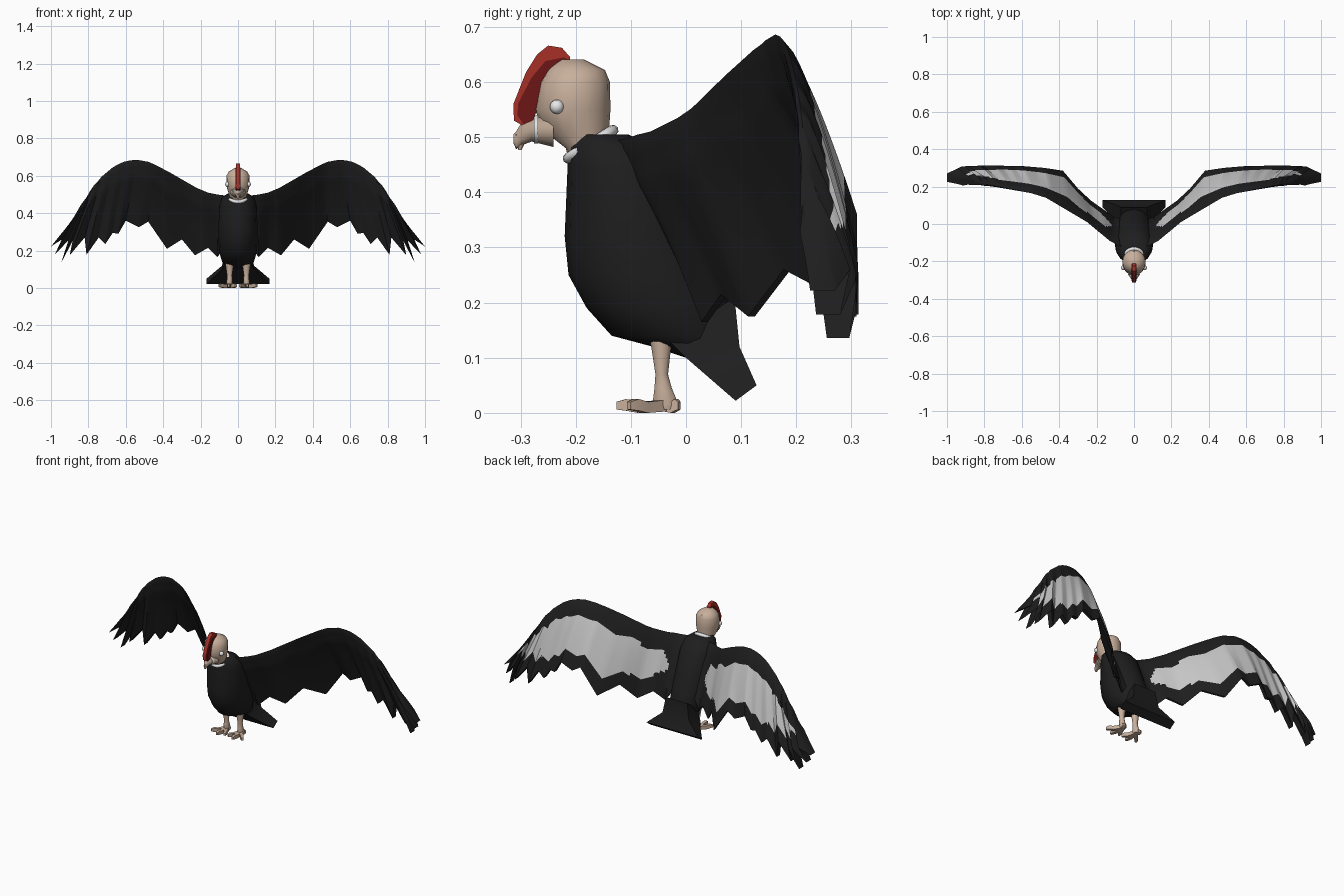
import bpy, bmesh, math
from mathutils import Vector

if "Cube" in bpy.data.objects:
    bpy.data.objects.remove(bpy.data.objects["Cube"])


def material(name, r, g, b):
    m = bpy.data.materials.new(name)
    m.diffuse_color = (r, g, b, 1)
    m.use_nodes = True
    m.node_tree.nodes["Principled BSDF"].inputs["Base Color"].default_value = m.diffuse_color
    return m


BLACK = material("black_feathers", 0.013, 0.013, 0.013)
GREY = material("pale_grey_feathers", 0.58, 0.58, 0.58)
SKIN = material("bare_skin", 0.58, 0.43, 0.33)
BEAK = material("beak_horn", 0.50, 0.38, 0.29)
WHITE = material("white", 0.82, 0.82, 0.82)
RED = material("comb_red", 0.38, 0.03, 0.02)
DARK = material("comb_dark_red", 0.15, 0.008, 0.008)


def smooth(ob, angle=40):
    bpy.ops.object.select_all(action='DESELECT')
    ob.select_set(True)
    bpy.context.view_layer.objects.active = ob
    bpy.ops.object.shade_smooth_by_angle(angle=math.radians(angle))


def loft(name, rings, mats, mirror=False, rule=None, angle=40):
    """Skin closed rings of equal length, cap both ends."""
    bm = bmesh.new()
    vs = [[bm.verts.new(p) for p in r] for r in rings]
    n = len(rings[0])
    for i in range(len(vs) - 1):
        for j in range(n):
            k = (j + 1) % n
            f = bm.faces.new((vs[i][j], vs[i][k], vs[i + 1][k], vs[i + 1][j]))
            if rule:
                f.material_index = rule(i, j)
    bm.faces.new(vs[0])
    bm.faces.new(vs[-1])
    bmesh.ops.recalc_face_normals(bm, faces=bm.faces)
    me = bpy.data.meshes.new(name)
    bm.to_mesh(me)
    bm.free()
    ob = bpy.data.objects.new(name, me)
    bpy.context.collection.objects.link(ob)
    for m in mats:
        me.materials.append(m)
    smooth(ob, angle)
    if mirror:
        ob.modifiers.new("mirror", 'MIRROR')
    return ob


def level(z, y0, y1, w, x=0, n=16):
    """Horizontal ellipse between y0 and y1 with half width w."""
    return [(x + w * math.cos(a), (y0 + y1) / 2 + (y1 - y0) / 2 * math.sin(a), z)
            for a in (2 * math.pi * k / n for k in range(n))]


def upright(y, z, w, h, n=12):
    """Ellipse facing along y."""
    return [(w * math.cos(a), y, z + h * math.sin(a))
            for a in (2 * math.pi * k / n for k in range(n))]


def interp(table, x):
    if x <= table[0][0]:
        return table[0][1]
    for (x0, y0), (x1, y1) in zip(table, table[1:]):
        if x <= x1:
            return y0 + (y1 - y0) * (x - x0) / (x1 - x0)
    return table[-1][1]


# Body and fanned tail
loft("body", [level(*r) for r in (
    (.505, -.205, -.105, .055), (.485, -.213, -.06, .085), (.44, -.215, -.02, .10),
    (.32, -.22, .03, .105), (.25, -.213, .06, .105), (.19, -.18, .085, .10),
    (.14, -.135, .09, .085), (.12, -.06, .09, .07), (.10, 0, .08, .05))], [BLACK], angle=60)


def tail_ring(w, ya, za, yb, zb):
    return [(-w, ya, za), (w, ya, za), (w, yb, zb), (-w, yb, zb)]


loft("tail", [tail_ring(.07, -.03, .13, .088, .21), tail_ring(.085, .0, .10, .097, .12),
              tail_ring(.168, .09, .022, .128, .05)], [BLACK])

# Wings: each station is a chord, front view (x, z) of leading edge then feather tip
STATIONS = [
    (.03, .49, .05, .25), (.11, .50, .11, .165), (.16, .51, .16, .215),
    (.22, .535, .23, .175), (.29, .575, .30, .26), (.35, .61, .38, .21),
    (.44, .658, .48, .355), (.48, .675, .53, .325), (.54, .686, .60, .36),
    (.58, .682, .64, .29), (.61, .675, .67, .295), (.64, .662, .71, .235),
    (.67, .645, .745, .27), (.70, .62, .81, .178), (.73, .595, .82, .27),
    (.75, .57, .90, .175), (.77, .55, .885, .25), (.79, .52, .945, .136),
    (.81, .485, .907, .255), (.84, .445, .98, .178), (.86, .41, .942, .26),
    (.885, .365, 1.0, .222)]
LEAD_Y = [(.03, -.14), (.13, -.09), (.25, .01), (.47, .14), (.55, .165),
          (.75, .205), (.86, .222), (1, .225)]
TIP_Y = [(.05, .02), (.11, .04), (.23, .125), (.30, .19), (.38, .285), (.48, .30),
         (.6, .31), (.8, .313), (.92, .308), (1, .27)]
SUB, CHORD = 5, 18


def wing_section(st):
    lx, lz, tx, tz = st
    ly, ty = interp(LEAD_Y, lx), interp(TIP_Y, tx)
    tip_h = interp([(.1, .012), (.5, .014), (.8, .03), (1, .045)], tx)
    back, front = [], []
    for k in range(CHORD + 1):
        t = k / CHORD
        p = Vector((lx + (tx - lx) * t, ly + (ty - ly) * t ** .7, lz + (tz - lz) * t))
        h = interp([(0, 0), (.06, .02), (.25, .035), (1, tip_h)], t)
        back.append(p)
        front.append(p - Vector((0, h, 0)))
    return back + front[:0:-1]


chords = []
for a, b in zip(STATIONS, STATIONS[1:]):
    chords += [[u + (v - u) * s / SUB for u, v in zip(a, b)] for s in range(SUB)]
chords.append(STATIONS[-1])


def wing_colour(i, j):
    # Pale panel on the back surface, narrowing at both ends
    if j >= CHORD:
        return 0
    t, x = (j + .5) / CHORD, chords[i][0]
    lo = interp([(.11, .5), (.15, .3), (.3, .22), (.7, .25), (.86, .5)], x)
    hi = interp([(.11, .5), (.15, .68), (.3, .78), (.6, .8), (.75, .7), (.86, .5)], x)
    return 1 if lo < t < hi else 0


loft("wings", [wing_section(c) for c in chords], [BLACK, GREY], True, wing_colour)

# Head and neck
loft("head", [level(*r) for r in (
    (.45, -.21, -.13, .045), (.48, -.218, -.14, .045), (.505, -.25, -.14, .05),
    (.55, -.275, -.137, .063), (.60, -.265, -.138, .062), (.622, -.252, -.147, .05),
    (.641, -.23, -.185, .02))], [SKIN])

# Hooked beak with pale band at its base
loft("beak", [upright(*r) for r in (
    (-.24, .512, .042, .03), (-.28, .513, .024, .021), (-.298, .506, .013, .021),
    (-.308, .494, .008, .016), (-.313, .497, .004, .008))], [BEAK])
loft("beak_hook", [level(.505, -.312, -.285, .010, n=8), level(.477, -.304, -.298, .003, n=8)], [BEAK])
loft("beak_band", [upright(*r) for r in (
    (-.268, .514, .033, .026), (-.276, .514, .029, .025))], [WHITE])

# Ruff collar round the neck
bpy.ops.mesh.primitive_torus_add(major_segments=24, minor_segments=8, major_radius=.048,
                                 minor_radius=.010, location=(0, -.173, .487),
                                 rotation=(math.radians(32), 0, 0))
collar = bpy.context.object
collar.name = "neck_ruff"
collar.data.materials.append(WHITE)
smooth(collar, 60)

# Comb on the crown with darker side panels
def plate(name, outline, w, mat):
    loft(name, [[(x, y, z) for y, z in outline] for x in (-w, w)], [mat], angle=30)


plate("comb", [(-.298, .522), (-.312, .53), (-.313, .56), (-.29, .618), (-.27, .65),
               (-.25, .666), (-.225, .662), (-.21, .645), (-.212, .635), (-.24, .60),
               (-.265, .56), (-.278, .53)], .011, RED)
plate("comb_side", [(-.295, .524), (-.306, .54), (-.304, .562), (-.28, .608), (-.255, .638),
                    (-.22, .645), (-.213, .635), (-.24, .60), (-.265, .56), (-.278, .53)], .0135, DARK)

# Eyes
for side in (-1, 1):
    bpy.ops.mesh.primitive_uv_sphere_add(segments=12, ring_count=8, radius=.013,
                                         location=(side * .056, -.234, .555))
    eye = bpy.context.object
    eye.name = "eye"
    eye.data.materials.append(WHITE)
    smooth(eye, 60)

# Legs and toes
X = .045
loft("legs", [level(z, y0, y1, w, X, 10) for z, y0, y1, w in (
    (.165, -.075, -.035, .02), (.12, -.064, -.026, .021), (.07, -.056, -.032, .014),
    (.045, -.058, -.025, .015), (.015, -.062, -.012, .018), (.006, -.058, -.014, .016))], [SKIN], True)
for i, (dx, dy) in enumerate([(-.034, -.072), (.006, -.088), (.056, -.066), (.012, .026)]):
    start, end = Vector((X, -.038, 0)), Vector((X + dx, -.038 + dy, 0))
    side = Vector((-dy, dx, 0)).normalized()
    rings = []
    for t, w, lo, hi in ((0, .011, .003, .024), (.55, .009, 0, .02), (.8, .009, .004, .025), (1, .005, .006, .02)):
        p = start.lerp(end, t)
        rings.append([p + side * s * w + Vector((0, 0, z))
                      for s, z in ((-1, lo), (1, lo), (1, hi), (-1, hi))])
    loft("toe_%d" % (i + 1), rings, [SKIN], True)
